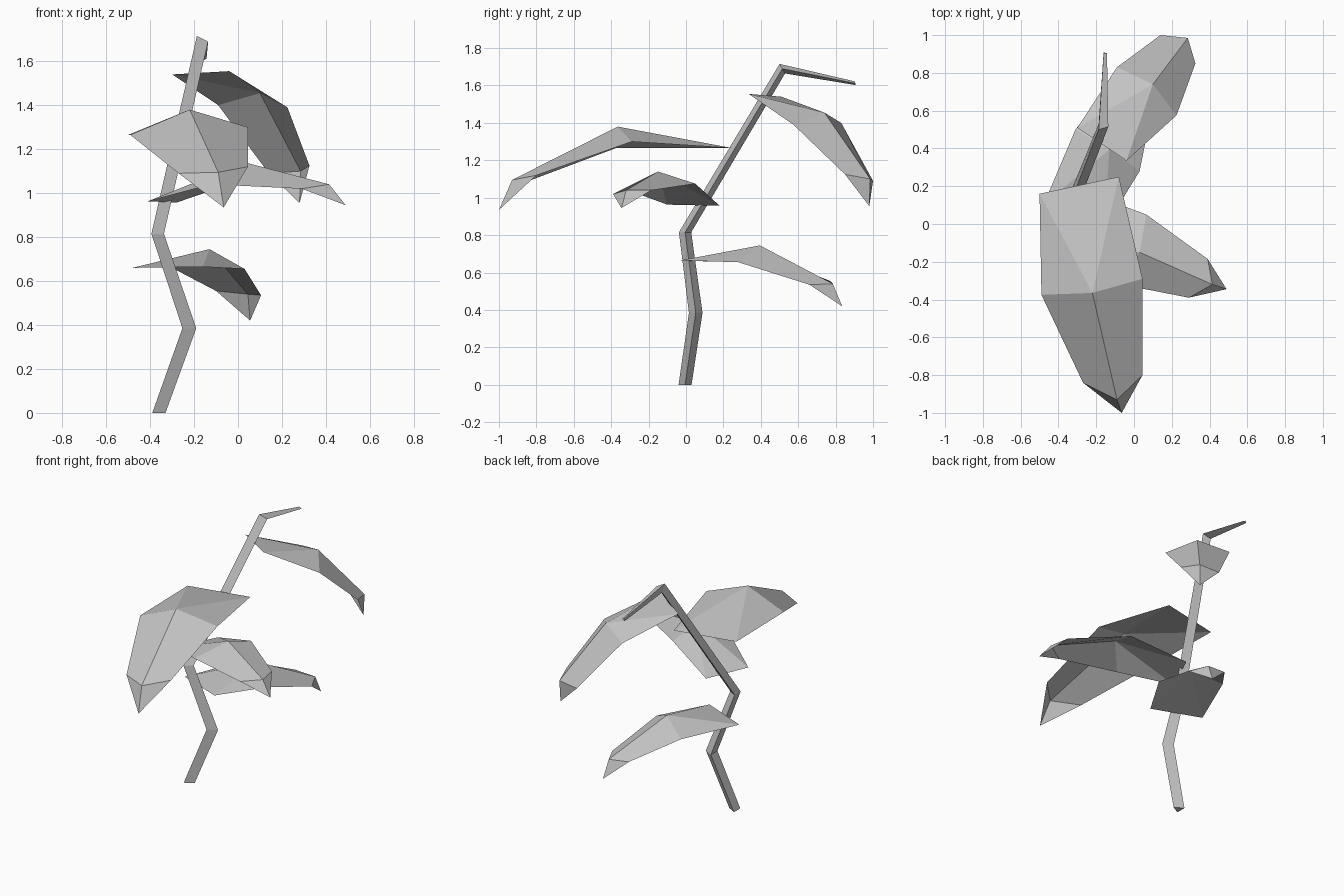
import bpy
import bmesh
from math import sin, cos, radians
from mathutils import Vector

default_cube = bpy.data.objects.get("Cube")
if default_cube:
    bpy.data.objects.remove(default_cube, do_unlink=True)

# One plain grey for the whole plant
grey = bpy.data.materials.new("plain_grey")
grey.use_nodes = True
grey_value = (0.55, 0.55, 0.55, 1)
grey.diffuse_color = grey_value
grey.node_tree.nodes["Principled BSDF"].inputs["Base Color"].default_value = grey_value


def add_object(name, mesh_builder):
    """Turn a bmesh into a flat shaded object in the scene."""
    mesh = bpy.data.meshes.new(name)
    mesh_builder.to_mesh(mesh)
    mesh_builder.free()
    mesh.materials.append(grey)
    plant_part = bpy.data.objects.new(name, mesh)
    bpy.context.collection.objects.link(plant_part)
    return plant_part


def stem(name, joints):
    """Three-sided tube through joints of (centre, radius, pitch in degrees)."""
    builder = bmesh.new()
    rings = []
    for centre, radius, pitch in joints:
        tilt = radians(pitch)
        ring = []
        for corner in range(3):
            angle = radians(120 * corner)
            across = sin(angle)
            offset = Vector((cos(angle), across * cos(tilt), -across * sin(tilt)))
            ring.append(builder.verts.new(Vector(centre) + offset * radius))
        rings.append(ring)
    for lower, upper in zip(rings, rings[1:]):
        for i in range(3):
            j = (i + 1) % 3
            builder.faces.new((lower[i], lower[j], upper[j], upper[i]))
    builder.faces.new(reversed(rings[0]))
    builder.faces.new(rings[-1])
    bmesh.ops.recalc_face_normals(builder, faces=builder.faces[:])
    return add_object(name, builder)


def leaf(name, root, middle, end, tip):
    """Folded sheet: root pair, then two rows of left, ridge, right, then a point."""
    builder = bmesh.new()
    root_left, root_right = [builder.verts.new(p) for p in root]
    mid_left, mid_ridge, mid_right = [builder.verts.new(p) for p in middle]
    end_left, end_ridge, end_right = [builder.verts.new(p) for p in end]
    point = builder.verts.new(tip)
    for corners in (
        (root_left, root_right, mid_ridge),
        (root_left, mid_ridge, mid_left),
        (root_right, mid_right, mid_ridge),
        (mid_left, mid_ridge, end_ridge, end_left),
        (mid_ridge, mid_right, end_right, end_ridge),
        (end_left, end_ridge, point),
        (end_ridge, end_right, point),
    ):
        builder.faces.new(corners)
    return add_object(name, builder)


# Crooked stem with a thin bent shoot at the top
stem("stem", [
    ((-0.37, -0.005, 0), 0.04, 0),
    ((-0.232, 0.052, 0.385), 0.042, 0),
    ((-0.375, -0.005, 0.815), 0.038, 0),
    ((-0.17, 0.515, 1.69), 0.034, 60),
    ((-0.155, 0.905, 1.612), 0.012, 75),
])

# Leaves from the bottom upwards
leaf("lowest_back_leaf",
     root=[(-0.48, 0.1, 0.66), (-0.16, -0.03, 0.665)],
     middle=[(-0.31, 0.5, 0.665), (-0.13, 0.395, 0.745), (0.03, 0.28, 0.655)],
     end=[(-0.1, 0.77, 0.555), (0.045, 0.785, 0.54), (0.105, 0.66, 0.535)],
     tip=(0.055, 0.835, 0.42))

leaf("left_leaf",
     root=[(-0.28, 0.18, 0.957), (-0.41, -0.1, 0.963)],
     middle=[(0.065, 0.05, 1.075), (0.03, -0.15, 1.14), (-0.12, -0.31, 1.04)],
     end=[(0.39, -0.185, 1.04), (0.415, -0.32, 1.04), (0.29, -0.39, 1.02)],
     tip=(0.49, -0.345, 0.945))

leaf("large_front_leaf",
     root=[(-0.08, 0.25, 1.265), (-0.5, 0.16, 1.265)],
     middle=[(0.045, -0.29, 1.3), (-0.22, -0.365, 1.38), (-0.49, -0.375, 1.265)],
     end=[(0.045, -0.8, 1.12), (-0.09, -0.93, 1.095), (-0.27, -0.84, 1.09)],
     tip=(-0.065, -1, 0.935))

leaf("top_back_leaf",
     root=[(-0.3, 0.51, 1.54), (-0.04, 0.335, 1.555)],
     middle=[(-0.09, 0.83, 1.4), (0.1, 0.74, 1.455), (0.225, 0.575, 1.39)],
     end=[(0.14, 1, 1.09), (0.285, 0.985, 1.1), (0.325, 0.85, 1.125)],
     tip=(0.28, 0.98, 0.955))
